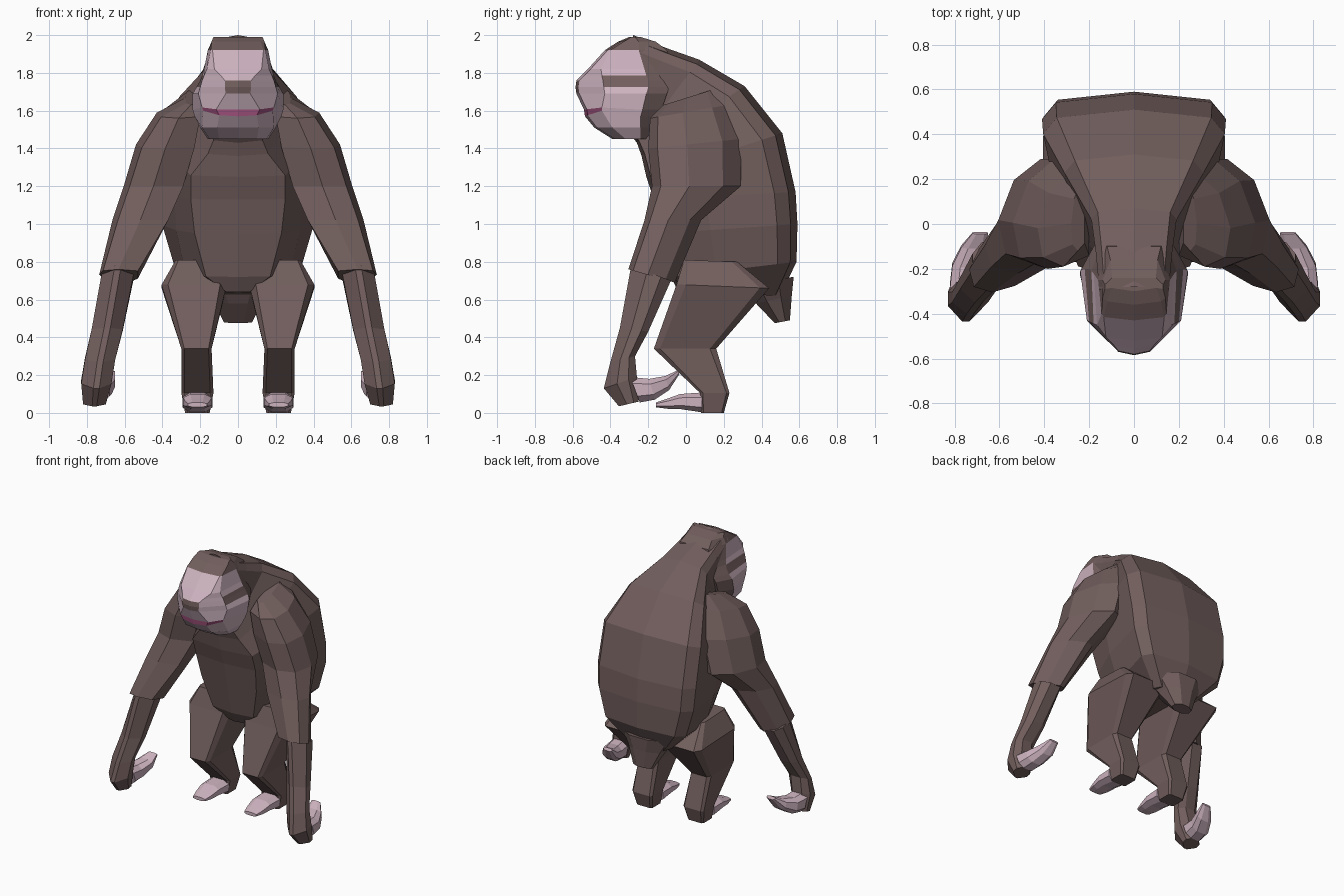
import bpy, bmesh
from mathutils import Vector


def material(name, rgb):
    m = bpy.data.materials.new(name)
    m.diffuse_color = (*rgb, 1)
    return m


FUR = material("brown fur", (0.165, 0.112, 0.108))
SKIN = material("pale pink skin", (0.61, 0.45, 0.52))
LIP = material("rose lips", (0.38, 0.09, 0.22))
MATS = [FUR, SKIN, LIP]


def loft(name, rings, mirror=False, rule=None, main=0):
    """Join equal-sized point rings into a closed flat-shaded skin."""
    bm = bmesh.new()
    loops = [[bm.verts.new(p) for p in r] for r in rings]
    n = len(loops[0])
    for a, b in zip(loops, loops[1:]):
        for i in range(n):
            j = (i + 1) % n
            bm.faces.new((a[i], a[j], b[j], b[i]))
    bm.faces.new(loops[0])
    bm.faces.new(loops[-1])
    bmesh.ops.recalc_face_normals(bm, faces=bm.faces)
    for f in bm.faces:
        f.material_index = rule(f.calc_center_median()) if rule else main
    me = bpy.data.meshes.new(name)
    bm.to_mesh(me)
    bm.free()
    for m in MATS:
        me.materials.append(m)
    ob = bpy.data.objects.new(name, me)
    bpy.context.collection.objects.link(ob)
    if mirror:
        ob.modifiers.new("mirror", 'MIRROR').use_mirror_merge = False
    return ob


def chamfer(c):
    return [(c, 0), (1 - c, 0), (1, c), (1, 1 - c), (1 - c, 1), (c, 1), (0, 1 - c), (0, c)]


# Limb cross-sections in unit squares
UPPER = [(0, .12), (.5, 0), (.9, .1), (1, .42), (.78, .8), (.4, 1), (.2, .95), (0, .7)]
FORE = [(.4, 0), (.6, 0), (1, .4), (1, .75), (.75, 1), (.25, 1), (0, .75), (0, .4)]


def box_ring(x0, x1, y0, y1, zf, zb, pts=chamfer(.3)):
    """Cross-section fitted to a box, tilted from front height zf to back height zb."""
    return [Vector((x0 + u * (x1 - x0), y0 + v * (y1 - y0), zf + v * (zb - zf))) for u, v in pts]


def half_ring(half):
    """Complete a half outline whose first and last points lie on x = 0."""
    return half + [(-x, y, z) for x, y, z in half[-2:0:-1]]


# Torso: rings spanning front (y, z) to back (y, z), with half widths
def torso_ring(yf, zf, yb, zb, wf, w):
    prof = [(0, 0), (wf, .03), (max(wf, .82 * w), .36), (w, .85), (.85 * w, .95), (0, 1)]
    return half_ring([(x, yf + t * (yb - yf), zf + t * (zb - zf)) for x, t in prof])


loft("torso", [torso_ring(*r) for r in [
    (-.04, .64, .50, .62, .06, .17),
    (-.08, .72, .585, .80, .17, .34),
    (-.13, .95, .59, 1.00, .23, .40),
    (-.17, 1.13, .58, 1.17, .25, .41),
    (-.21, 1.25, .51, 1.48, .25, .405),
    (-.235, 1.36, .31, 1.73, .16, .31),
    (-.26, 1.43, .07, 1.87, .13, .19),
    (-.30, 1.48, -.10, 1.93, .13, .17),
    (-.36, 1.52, -.28, 2.0, .10, .155)]])

# Rump stub below the back
loft("rump", [box_ring(-.19, .19, .30, .57, .68, .72),
              box_ring(-.13, .13, .37, .56, .58, .62),
              box_ring(-.075, .075, .47, .55, .475, .49)])


# Head: horizontal rings, front centre / front corner / cheek / side back
def head_ring(z, yf, xf, yc, xc, yb, xb, ye, lift=0):
    return half_ring([(0, yf, z), (xf, yf + .015, z + lift * .2), (xc, yc, z + lift),
                      (xb, yb, z), (xb * .75, ye, z), (0, ye, z)])


def head_colour(c):
    x = abs(c.x)
    if c.y > -.225 or c.z > 1.925:
        return 0
    if 1.69 < c.z < 1.755 and x < .06:          # nose
        return 0
    if 1.725 < c.z < 1.79 and x > .16:          # eye patch
        return 0
    if 1.58 < c.z < 1.612 and x < .17:          # mouth
        return 2
    return 1


loft("head", [head_ring(*r) for r in [
    (1.99, -.30, .10, -.29, .13, -.27, .13, -.24),
    (1.965, -.36, .12, -.33, .14, -.25, .14, -.16),
    (1.92, -.43, .135, -.40, .145, -.25, .16, -.10),
    (1.82, -.52, .125, -.45, .165, -.22, .18, -.08),
    (1.785, -.555, .09, -.445, .18, -.21, .19, -.08),
    (1.76, -.58, .07, -.44, .19, -.20, .20, -.08),
    (1.725, -.585, .07, -.435, .20, -.20, .22, -.09),
    (1.69, -.58, .065, -.43, .21, -.21, .24, -.10),
    (1.605, -.54, .115, -.445, .19, -.23, .24, -.13, .012),
    (1.57, -.535, .10, -.445, .185, -.24, .23, -.14, .03),
    (1.51, -.485, .11, -.39, .19, -.24, .20, -.15),
    (1.45, -.39, .10, -.32, .15, -.24, .16, -.16)]], rule=head_colour)

# Upper arms
loft("upper_arm", [box_ring(*r, UPPER) for r in [
    (.22, .28, -.12, .17, 1.63, 1.72),
    (.20, .43, -.19, .22, 1.56, 1.63),
    (.23, .54, -.20, .29, 1.40, 1.45),
    (.29, .605, -.18, .29, 1.20, 1.20),
    (.37, .665, -.22, .08, 1.02, 1.02),
    (.53, .735, -.305, -.06, .76, .69)]], mirror=True)

# Forearms ending in brown knuckles
loft("forearm", [box_ring(*r, FORE) for r in [
    (.55, .72, -.29, -.08, .78, .70),
    (.61, .775, -.35, -.20, .45, .43),
    (.65, .81, -.40, -.27, .27, .30),
    (.67, .83, -.435, -.26, .13, .19),
    (.70, .82, -.355, -.25, .035, .06)]], mirror=True)


# Fingers and toes: rings standing across y
def cross_ring(x0, x1, y, z0, z1, lean=0.0):
    return [Vector((x0 + u * (x1 - x0), y + lean * (v - .5), z0 + v * (z1 - z0)))
            for u, v in chamfer(.25)]


loft("fingers", [cross_ring(*r) for r in [
    (.68, .82, -.27, .055, .19, -.05),
    (.67, .81, -.18, .07, .18, -.03),
    (.65, .77, -.10, .12, .195, -.02),
    (.65, .72, -.04, .205, .225, -.01)]], mirror=True, main=1)

# Legs with bent knee and heel
loft("leg", [box_ring(*r, chamfer(.1)) for r in [
    (.18, .33, -.01, .27, .81, .80),
    (.06, .405, -.05, .44, .68, .66),
    (.14, .30, -.17, .16, .34, .34),
    (.13, .30, .075, .23, .105, .105),
    (.15, .28, .08, .20, 0, 0)]], mirror=True)

loft("toes", [cross_ring(*r) for r in [
    (.135, .295, .085, .003, .108),
    (.14, .29, -.03, .02, .10),
    (.15, .28, -.10, .022, .075),
    (.165, .265, -.16, .03, .055)]], mirror=True, main=1)
